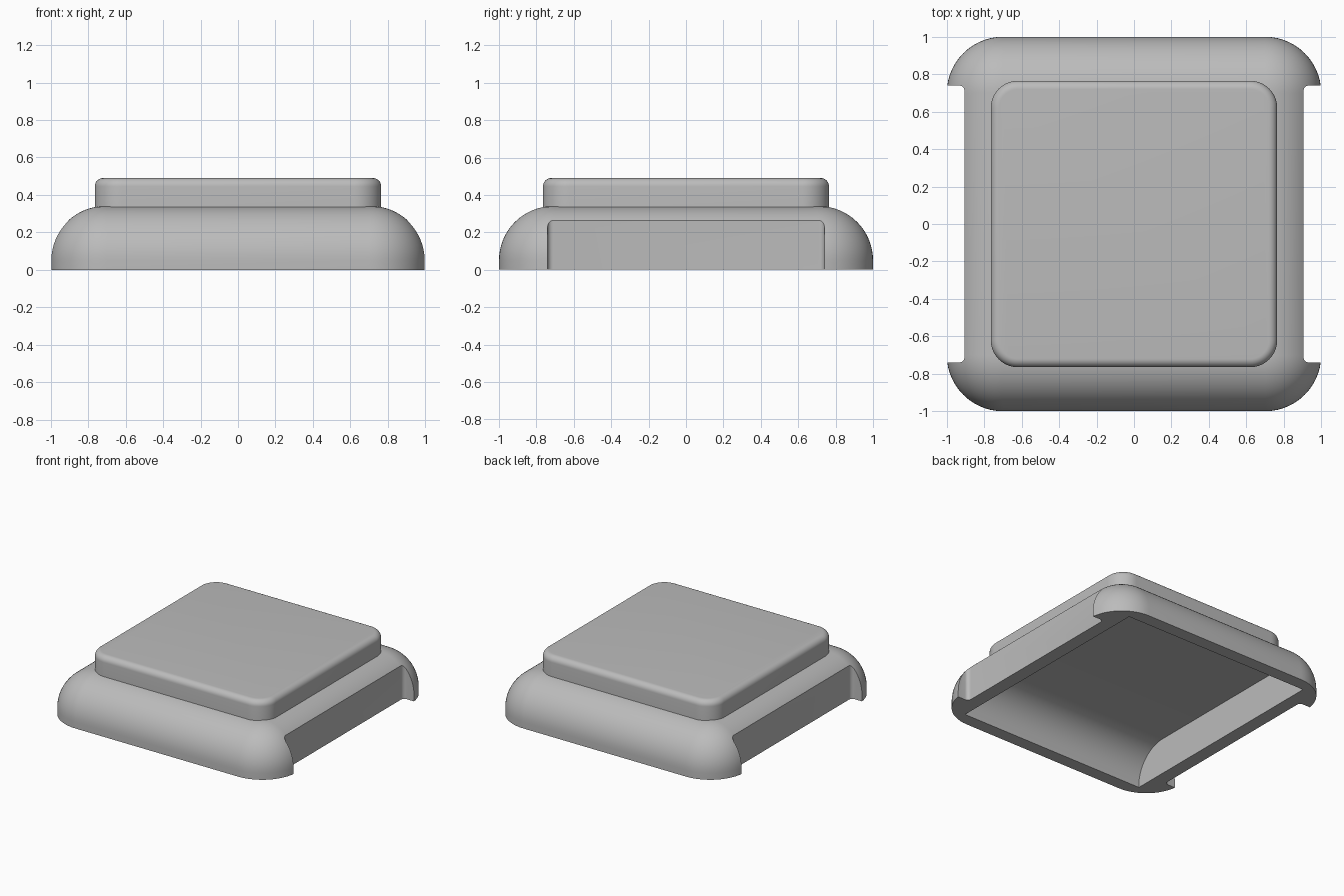
import bpy, bmesh
from math import cos, sin, pi

if "Cube" in bpy.data.objects:
    bpy.data.objects.remove(bpy.data.objects["Cube"], do_unlink=True)

grey = bpy.data.materials.new("plain grey")
grey.use_nodes = True
grey.diffuse_color = (0.5, 0.5, 0.5, 1)
grey.node_tree.nodes["Principled BSDF"].inputs["Base Color"].default_value = grey.diffuse_color


def rounded_outline(hx, hy, r, steps=14):
    """Points round a rectangle with rounded corners."""
    points = []
    for k, (sx, sy) in enumerate([(1, 1), (-1, 1), (-1, -1), (1, -1)]):
        for i in range(steps + 1):
            a = (k + i / steps) * pi / 2
            points.append((sx * (hx - r) + r * cos(a), sy * (hy - r) + r * sin(a)))
    return points


def loft(name, rings):
    """Skin a stack of matching rings and close both ends."""
    bm = bmesh.new()
    loops = [[bm.verts.new(p) for p in ring] for ring in rings]
    for low, high in zip(loops, loops[1:]):
        for i in range(len(low)):
            j = (i + 1) % len(low)
            bm.faces.new((low[i], low[j], high[j], high[i]))
    bm.faces.new(loops[0][::-1])
    bm.faces.new(loops[-1])
    bmesh.ops.recalc_face_normals(bm, faces=bm.faces)
    mesh = bpy.data.meshes.new(name)
    bm.to_mesh(mesh)
    bm.free()
    mesh.materials.append(grey)
    obj = bpy.data.objects.new(name, mesh)
    bpy.context.collection.objects.link(obj)
    return obj


def domed_slab(name, half, corner, fillet, bottom, top, steps=16):
    """Rounded square slab whose upper rim is a quarter round."""
    levels = [(0, bottom)]
    for i in range(steps + 1):
        a = i / steps * pi / 2
        levels.append((fillet * (1 - cos(a)), top - fillet + fillet * sin(a)))
    return loft(name, [[(x, y, z) for x, y in rounded_outline(half - d, half - d, corner - d)]
                       for d, z in levels])


def activate(obj):
    bpy.ops.object.select_all(action="DESELECT")
    obj.select_set(True)
    bpy.context.view_layer.objects.active = obj


def cut(target, cutter):
    cutter.hide_render = True
    mod = target.modifiers.new("cut", "BOOLEAN")
    mod.operation = "DIFFERENCE"
    mod.solver = "EXACT"
    mod.object = cutter
    activate(target)
    bpy.ops.object.modifier_apply(modifier=mod.name)
    bpy.data.objects.remove(cutter, do_unlink=True)


# Base shell and raised top plate
base = domed_slab("base_shell", 1.0, 0.3, 0.29, 0, 0.34)
plate = domed_slab("top_plate", 0.765, 0.145, 0.045, 0.3, 0.49, steps=8)

# Side recesses with softened inner corners
for side in (-1, 1):
    outline = rounded_outline(0.2, 0.74, 0.03, steps=6)
    cut(base, loft("side_recess", [[(x + side * 1.105, y, z) for x, y in outline]
                                   for z in (-0.1, 0.5)]))

# Underside hollow: front and back walls curve into the ceiling
depth, reach, bend = 0.28, 0.9, 0.26
arc = [(reach - bend + bend * cos(i * pi / 32), depth - bend + bend * sin(i * pi / 32))
       for i in range(17)]
profile = [(reach, -0.1)] + arc + [(-y, z) for y, z in arc[::-1]] + [(-reach, -0.1)]
cut(base, loft("hollow", [[(x, y, z) for y, z in profile] for x in (-0.8, 0.8)]))

for obj in (base, plate):
    activate(obj)
    bpy.ops.object.shade_smooth_by_angle(angle=0.5)
